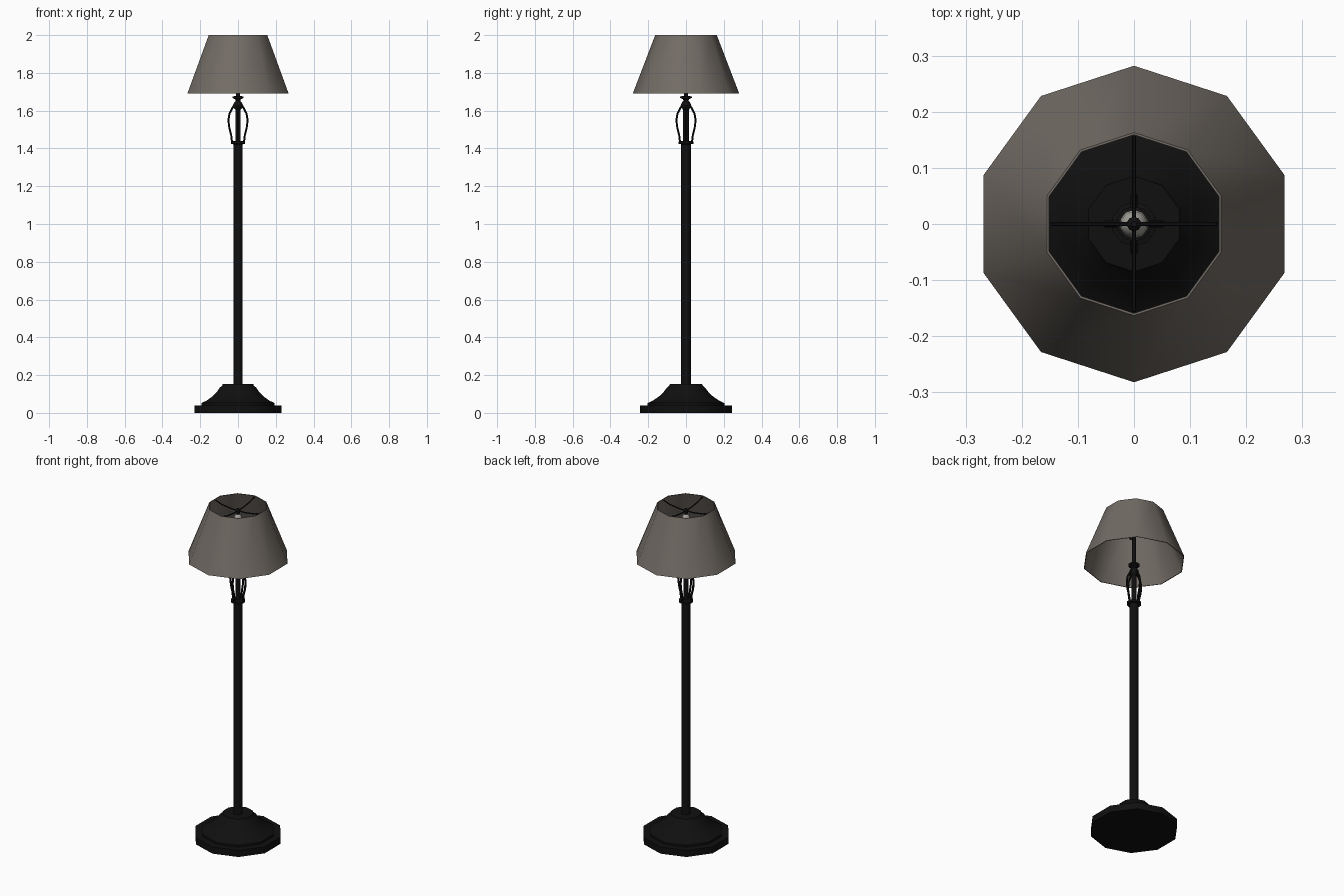
import bpy, bmesh, math
from mathutils import Vector

if "Cube" in bpy.data.objects:
    bpy.data.objects.remove(bpy.data.objects["Cube"])


def material(name, rgb):
    m = bpy.data.materials.new(name)
    m.diffuse_color = (*rgb, 1)
    m.use_nodes = True
    m.node_tree.nodes["Principled BSDF"].inputs["Base Color"].default_value = m.diffuse_color
    return m


BLACK = material("black metal", (0.005, 0.005, 0.005))
FABRIC = material("grey fabric", (0.17, 0.15, 0.13))
GLASS = material("pale bulb", (0.35, 0.34, 0.31))


def finish(name, bm, mat):
    bmesh.ops.recalc_face_normals(bm, faces=bm.faces)
    me = bpy.data.meshes.new(name)
    bm.to_mesh(me)
    bm.free()
    me.materials.append(mat)
    ob = bpy.data.objects.new(name, me)
    bpy.context.collection.objects.link(ob)
    bpy.ops.object.select_all(action='DESELECT')
    ob.select_set(True)
    bpy.context.view_layer.objects.active = ob
    bpy.ops.object.shade_smooth_by_angle(angle=math.radians(40))
    return ob


def lathe(name, profile, mat, sides=10, closed=False):
    """Turn an (r, z) profile; closed profiles loop, open ones are capped."""
    bm = bmesh.new()
    rings = []
    for r, z in profile:
        rings.append([bm.verts.new((r * math.cos(a), r * math.sin(a), z))
                      for a in (math.pi / 2 + k * math.tau / sides for k in range(sides))])
    pairs = list(zip(rings, rings[1:]))
    if closed:
        pairs.append((rings[-1], rings[0]))
    else:
        bm.faces.new(rings[0])
        bm.faces.new(rings[-1])
    for a, b in pairs:
        for k in range(sides):
            n = (k + 1) % sides
            bm.faces.new((a[k], a[n], b[n], b[k]))
    return finish(name, bm, mat)


def rod(name, path, radius, angle, sides=6):
    """Sweep a round bar along an (r, z) path in the vertical plane at angle."""
    out = Vector((math.cos(angle), math.sin(angle), 0))
    side = Vector((-out.y, out.x, 0))
    pts = [out * r + Vector((0, 0, z)) for r, z in path]
    bm = bmesh.new()
    rings = []
    for i, p in enumerate(pts):
        t = (pts[min(i + 1, len(pts) - 1)] - pts[max(i - 1, 0)]).normalized()
        n = side.cross(t)
        rings.append([bm.verts.new(p + radius * (math.cos(k * math.tau / sides) * side
                                                 + math.sin(k * math.tau / sides) * n))
                      for k in range(sides)])
    bm.faces.new(rings[0])
    bm.faces.new(rings[-1])
    for a, b in zip(rings, rings[1:]):
        for k in range(sides):
            m = (k + 1) % sides
            bm.faces.new((a[k], a[m], b[m], b[k]))
    return finish(name, bm, BLACK)


# Stepped, flared foot
lathe("base", [(0.243, 0), (0.243, 0.04), (0.203, 0.04), (0.203, 0.052), (0.175, 0.065),
               (0.145, 0.085), (0.12, 0.108), (0.102, 0.133), (0.088, 0.145), (0.085, 0.153)], BLACK)

# Main column and collar
lathe("pole", [(0.026, 0.15), (0.026, 1.425)], BLACK)
lathe("collar", [(0.026, 1.422), (0.04, 1.425), (0.04, 1.437), (0.026, 1.44)], BLACK)

# Inner stem, knob, cup and thin socket tube
lathe("inner_stem", [(0.015, 1.435), (0.015, 1.62)], BLACK)
lathe("knob", [(0.015, 1.605), (0.024, 1.615), (0.027, 1.63), (0.022, 1.643), (0.013, 1.652),
               (0.016, 1.66), (0.032, 1.668), (0.032, 1.675), (0.012, 1.678)], BLACK)
lathe("socket_tube", [(0.011, 1.675), (0.011, 1.86)], BLACK)
rod("switch", [(0, 1.83), (0.03, 1.83)], 0.005, 0)

# Four bowed cage bars, and four spider arms holding the shade
for i in range(4):
    a = i * math.pi / 2
    rod(f"cage_bar_{i + 1}", [(0.032, 1.435), (0.036, 1.47), (0.046, 1.51), (0.051, 1.55),
                              (0.045, 1.585), (0.03, 1.613), (0.018, 1.635)], 0.006, a)
    reach = 0.148 if i % 2 == 0 else 0.156
    rod(f"spider_arm_{i + 1}", [(0, 1.97), (0.05, 1.972), (0.11, 1.98), (reach, 1.994)],
        0.0035, a)

# Bulb and finial
lathe("bulb", [(0.011, 1.855), (0.02, 1.875), (0.026, 1.905), (0.023, 1.932),
               (0.013, 1.948), (0.004, 1.952)], GLASS)
lathe("finial", [(0.006, 1.945), (0.013, 1.965), (0.013, 1.976), (0.005, 1.985)], BLACK)

# Open tapered shade with a thin wall
lathe("shade", [(0.282, 1.69), (0.163, 2.0), (0.159, 2.0), (0.278, 1.69)], FABRIC, closed=True)
